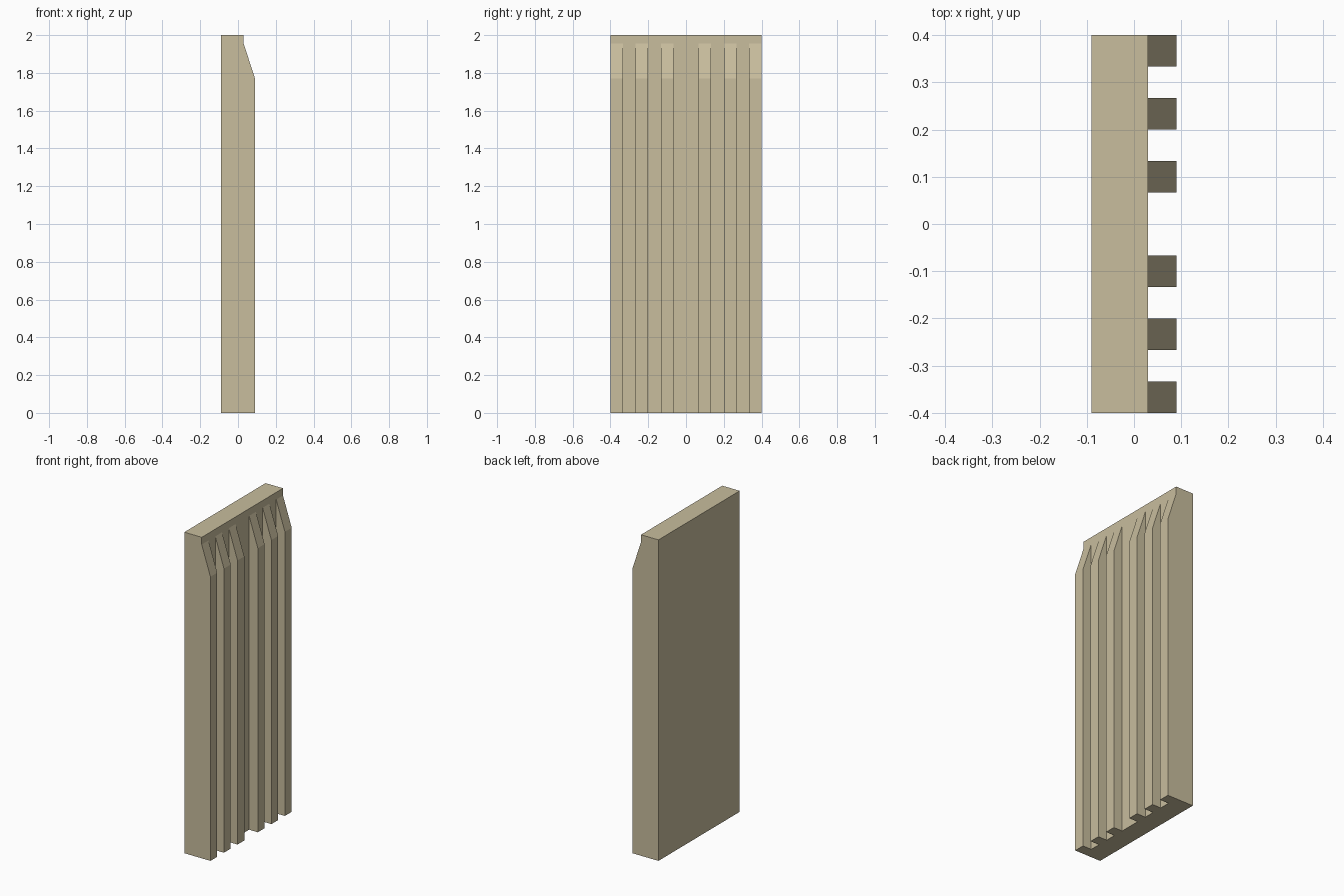
import bpy

if "Cube" in bpy.data.objects:
    bpy.data.objects.remove(bpy.data.objects["Cube"])

tan = bpy.data.materials.new("sandy tan")
tan.diffuse_color = (0.58, 0.51, 0.34, 1)
tan.use_nodes = True
tan.node_tree.nodes["Principled BSDF"].inputs["Base Color"].default_value = tan.diffuse_color


def extrude_profile(name, profile, y0, y1):
    """Extrude a closed x-z profile (counter-clockwise from the front) along y."""
    n = len(profile)
    verts = [(x, y, z) for y in (y0, y1) for x, z in profile]
    faces = [tuple(range(n)), tuple(reversed(range(n, 2 * n)))]
    faces += [(i, i + n, (i + 1) % n + n, (i + 1) % n) for i in range(n)]
    mesh = bpy.data.meshes.new(name)
    mesh.from_pydata(verts, [], faces)
    mesh.materials.append(tan)
    obj = bpy.data.objects.new(name, mesh)
    bpy.context.collection.objects.link(obj)
    return obj


# Flat backing slab
extrude_profile("back_panel", [(-0.09, 0), (0.03, 0), (0.03, 2), (-0.09, 2)], -0.4, 0.4)

# Six vertical ribs with sloped tops, three on each side of a wide central channel
RIB = 0.8 / 12
rib_profile = [(0.03, 0), (0.09, 0), (0.09, 1.77), (0.03, 1.955)]
for side, sign in (("left", -1), ("right", 1)):
    for k in range(3):
        inner = RIB * (1 + 2 * k)
        y0, y1 = sorted((sign * inner, sign * (inner + RIB)))
        extrude_profile(f"{side}_rib_{k + 1}", rib_profile, y0, y1)
